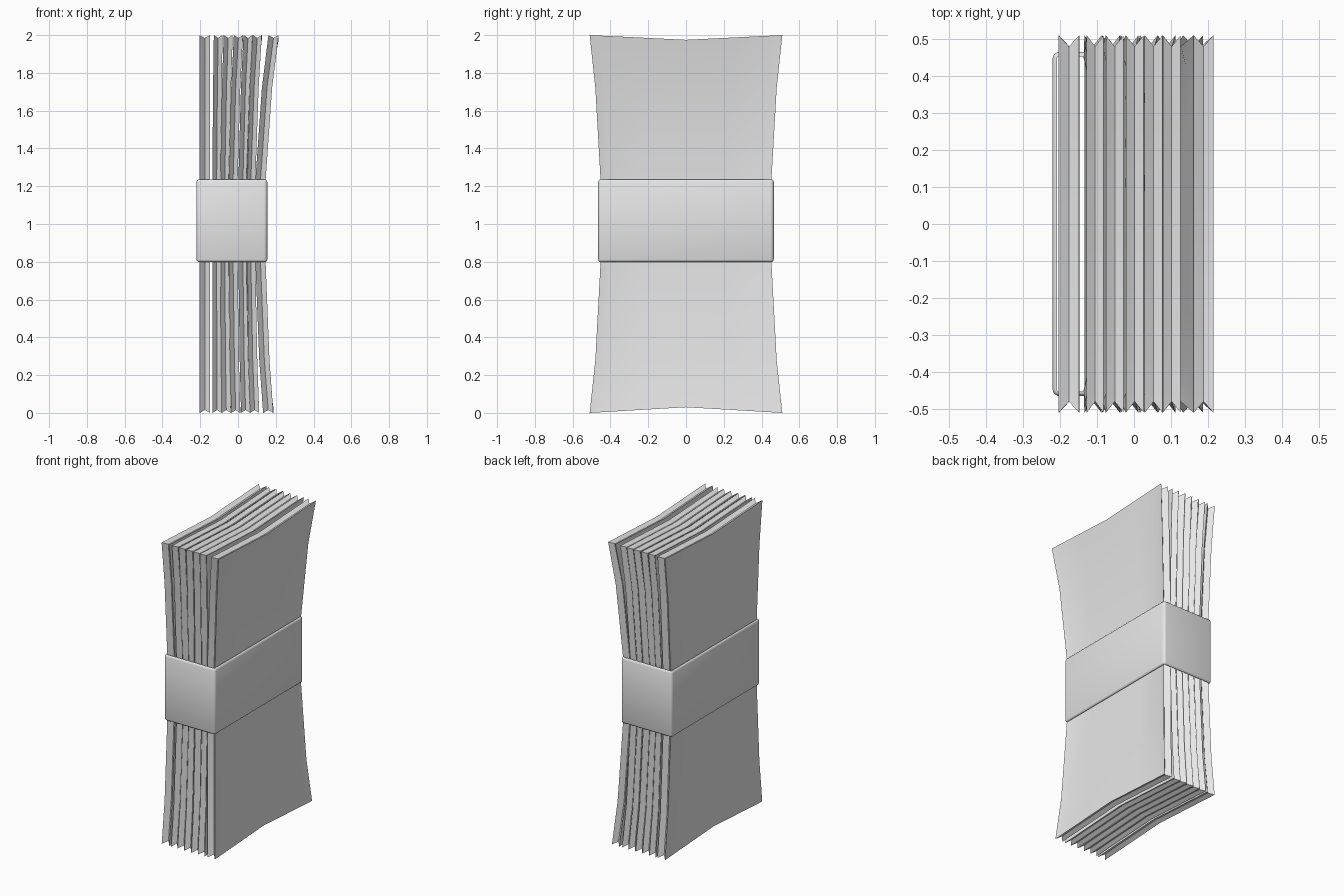
import bpy, bmesh, math

if "Cube" in bpy.data.objects:
    bpy.data.objects.remove(bpy.data.objects["Cube"])

paper = bpy.data.materials.new("grey_paper")
paper.diffuse_color = (0.8, 0.8, 0.8, 1)
paper.use_nodes = True
paper.node_tree.nodes["Principled BSDF"].inputs["Base Color"].default_value = paper.diffuse_color


def finish(name, bm, angle):
    bmesh.ops.recalc_face_normals(bm, faces=bm.faces)
    me = bpy.data.meshes.new(name)
    bm.to_mesh(me)
    bm.free()
    me.materials.append(paper)
    ob = bpy.data.objects.new(name, me)
    bpy.context.collection.objects.link(ob)
    bpy.ops.object.select_all(action='DESELECT')
    ob.select_set(True)
    bpy.context.view_layer.objects.active = ob
    bpy.ops.object.shade_smooth_by_angle(angle=math.radians(angle))
    return ob


# Height, half width and share of the bend at each row of a bundle
ROWS = [(0, 0.51, 1), (0.28, 0.48, 0.5), (0.8, 0.452, 0), (1.02, 0.448, 0),
        (1.23, 0.452, 0), (1.72, 0.48, 0.5), (2, 0.51, 1)]
COLS = [-1, -0.9, -0.5, 0, 0.5, 0.9, 1]


def bundle(name, bottom, mid, top, rim):
    """Flared paper bundle: dished faces and V-shaped edges."""
    bm = bmesh.new()
    nr, nc = len(ROWS), len(COLS)
    inner = rim * 0.55
    sides, seam = {}, {}
    for i, (z, w, bend) in enumerate(ROWS):
        cx = mid + ((top if z > 1 else bottom) - mid) * bend
        for j, u in enumerate(COLS):
            edge = i in (0, nr - 1) or j in (0, nc - 1)
            zz = z
            if i == 0:
                zz = 0.03 * (1 - abs(u))
            elif i == nr - 1:
                zz = 2 - 0.025 * (1 - abs(u))
            for s in (-1, 1):
                sides[s, i, j] = bm.verts.new((cx + s * (rim if edge else inner), w * u, zz))
            if edge:
                dz = 0.015 if i == 0 else -0.015 if i == nr - 1 else 0
                dy = 0.03 * (u if abs(u) == 1 else 0)
                seam[i, j] = bm.verts.new((cx, w * u - dy, zz + dz))
    for s in (-1, 1):
        for i in range(nr - 1):
            for j in range(nc - 1):
                bm.faces.new([sides[s, a, b] for a, b in
                              ((i, j), (i, j + 1), (i + 1, j + 1), (i + 1, j))])
    # Walk round the border and close it through the sunken seam
    loop = ([(0, j) for j in range(nc - 1)] + [(i, nc - 1) for i in range(nr - 1)]
            + [(nr - 1, j) for j in range(nc - 1, 0, -1)] + [(i, 0) for i in range(nr - 1, 0, -1)])
    for p, q in zip(loop, loop[1:] + loop[:1]):
        for s in (-1, 1):
            bm.faces.new([sides[(s, *p)], sides[(s, *q)], seam[q], seam[p]])
    return finish(name, bm, 40)


# Seven bundles, fanning out towards +x
BUNDLES = [(-0.175, -0.175, -0.176, 0.028), (-0.111, -0.113, -0.105, 0.023),
           (-0.062, -0.070, -0.052, 0.024), (-0.012, -0.026, 0.002, 0.024),
           (0.040, 0.026, 0.053, 0.024), (0.088, 0.068, 0.102, 0.024),
           (0.160, 0.119, 0.188, 0.027)]
for k, b in enumerate(BUNDLES):
    bundle(f"paper_bundle_{k + 1}", *b)

# Wrap band: rounded rectangular sleeve, open above and below
X0, X1, Y, R, WALL = -0.22, 0.155, 0.465, 0.018, 0.012


def outline(inset):
    r = max(R - inset, 0.004)
    pts = []
    for cx, cy, a0 in ((X1, Y, 0), (X0, Y, 90), (X0, -Y, 180), (X1, -Y, 270)):
        sx, sy = (1 if cx > 0 else -1), (1 if cy > 0 else -1)
        for step in range(5):
            a = math.radians(a0 + step * 22.5)
            pts.append((cx - sx * (inset + r) + r * math.cos(a),
                        cy - sy * (inset + r) + r * math.sin(a)))
    return pts


bm = bmesh.new()
rings = [[bm.verts.new((x, y, z)) for x, y in outline(d)] for d, z in
         ((0, 0.812), (0, 1.223), (0.003, 1.231), (0.008, 1.235), (WALL, 1.235),
          (WALL, 0.8), (0.008, 0.8), (0.003, 0.804))]
for a, b in zip(rings, rings[1:] + rings[:1]):
    for k in range(len(a)):
        n = (k + 1) % len(a)
        bm.faces.new([a[k], a[n], b[n], b[k]])
finish("wrap_band", bm, 50)
